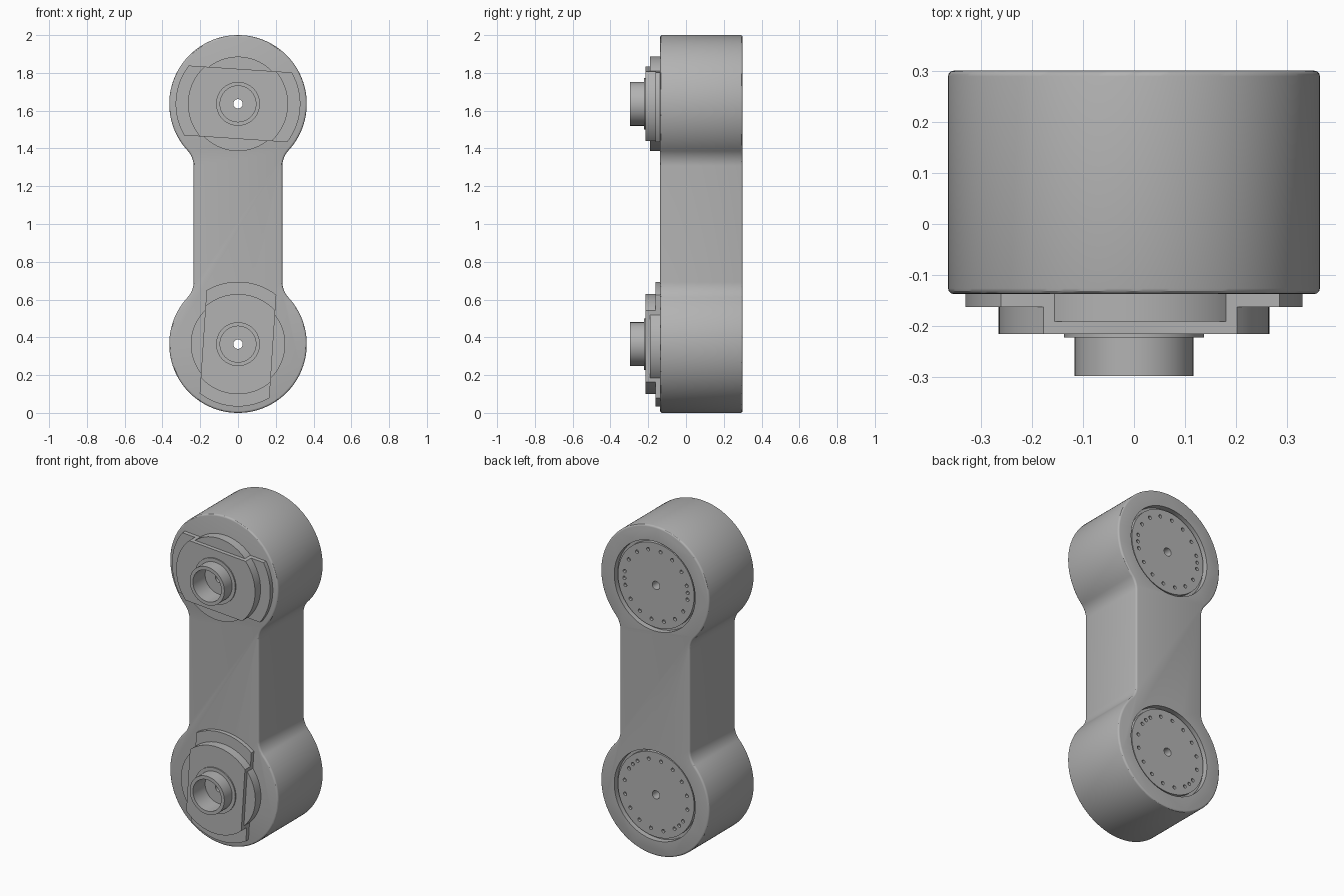
import bpy, bmesh
from math import sin, cos, asin, atan2, pi, radians, sqrt

cube = bpy.data.objects.get("Cube")
if cube:
    bpy.data.objects.remove(cube)

GREY = bpy.data.materials.new("machined grey")
GREY.use_nodes = True
GREY.diffuse_color = (0.45, 0.45, 0.45, 1)
GREY.node_tree.nodes["Principled BSDF"].inputs["Base Color"].default_value = GREY.diffuse_color

R = 0.364              # end radius of the arm
LOW, HIGH = R, 2 - R   # joint centre heights
FRONT, BACK = -0.137, 0.3


def arc(cx, cz, r, a0, a1, n):
    return [(cx + r * cos(a0 + (a1 - a0) * i / n), cz + r * sin(a0 + (a1 - a0) * i / n))
            for i in range(n + 1)]


def circle(cx, cz, r, n=96):
    return arc(cx, cz, r, 0, 2 * pi, n)[:-1]


def add_prism(bm, pts, y0, y1):
    a = [bm.verts.new((x, y0, z)) for x, z in pts]
    b = [bm.verts.new((x, y1, z)) for x, z in pts]
    bm.faces.new(a)
    bm.faces.new(b[::-1])
    for i in range(len(pts)):
        j = (i + 1) % len(pts)
        bm.faces.new((a[j], a[i], b[i], b[j]))


def make(name, prisms):
    """One object from a list of (outline, y0, y1) prisms."""
    bm = bmesh.new()
    for pts, y0, y1 in prisms:
        add_prism(bm, pts, y0, y1)
    bmesh.ops.recalc_face_normals(bm, faces=bm.faces[:])
    mesh = bpy.data.meshes.new(name)
    bm.to_mesh(mesh)
    bm.free()
    ob = bpy.data.objects.new(name, mesh)
    bpy.context.collection.objects.link(ob)
    mesh.materials.append(GREY)
    return ob


def activate(ob):
    bpy.ops.object.select_all(action='DESELECT')
    ob.select_set(True)
    bpy.context.view_layer.objects.active = ob


def cut(ob, cutter):
    cutter.hide_render = True
    mod = ob.modifiers.new("cut", 'BOOLEAN')
    mod.operation, mod.solver, mod.object = 'DIFFERENCE', 'EXACT', cutter
    activate(ob)
    bpy.ops.object.modifier_apply(modifier=mod.name)


def smooth(ob):
    activate(ob)
    bpy.ops.object.shade_smooth_by_angle(angle=radians(30))


def slot_disc(cz, r, half, turn):
    """Disc outline with two parallel flats, turned about its centre."""
    a = asin(half / r)
    return arc(0, cz, r, turn - a, turn + a, 24) + arc(0, cz, r, turn + pi - a, turn + pi + a, 24)


# Arm: two round ends blended into a straight neck
NECK, FILLET = 0.235, 0.12
dz = sqrt((R + FILLET) ** 2 - (NECK + FILLET) ** 2)
tilt = atan2(dz, NECK + FILLET)
upper_right = (arc(NECK + FILLET, HIGH - dz, FILLET, pi, pi - tilt, 12)
               + arc(0, HIGH, R, -tilt, pi / 2, 48)[1:])
upper = upper_right + [(-x, z) for x, z in upper_right[-2::-1]]
outline = upper + [(-x, 2 - z) for x, z in upper]
arm = make("arm_body", [(outline, FRONT, BACK)])
bev = arm.modifiers.new("edge", 'BEVEL')
bev.width, bev.segments, bev.angle_limit = 0.011, 3, radians(60)
activate(arm)
bpy.ops.object.modifier_apply(modifier=bev.name)

# Cutters shared by both joints
pockets = make("pocket_cutter", [(circle(0, z, 0.272), 0.265, 0.4) for z in (LOW, HIGH)])
shafts = make("shaft_cutter", [(circle(0, z, 0.025, 32), -0.5, 0.5) for z in (LOW, HIGH)])
bores = make("bore_cutter", [(circle(0, z, 0.095, 64), -0.4, -0.18) for z in (LOW, HIGH)])
helpers = [pockets, shafts, bores]
cut(arm, pockets)
cut(arm, shafts)
smooth(arm)

for side, cz, turn, mark in (("upper", HIGH, radians(-3.8), 3),
                             ("lower", LOW, radians(86.2), -43)):
    # Front coupling: flanged plate, round seat, collar and hollow boss
    plate = make(side + "_flange_plate", [(slot_disc(cz, 0.33, 0.185, turn), FRONT + 0.004, -0.162)])
    raised = make(side + "_raised_plate", [(slot_disc(cz, 0.265, 0.185, turn), -0.15, -0.215)])
    seat = make(side + "_round_seat", [(circle(0, cz, 0.25), FRONT + 0.002, -0.191)])
    collar = make(side + "_collar", [(circle(0, cz, 0.137), -0.21, -0.222)])
    boss = make(side + "_boss", [(circle(0, cz, 0.116), -0.205, -0.297)])

    # Back output disc with a ring of bolt holes and two marker holes
    disc = make(side + "_output_disc", [(circle(0, cz, 0.256), 0.26, 0.288)])
    angles = [mark + 11.25 + 22.5 * i for i in range(16)] + [mark, mark + 180]
    bolts = make(side + "_bolt_cutter", [
        (circle(-0.213 * cos(radians(a)), cz + 0.213 * sin(radians(a)), 0.0105, 16), 0.272, 0.35)
        for a in angles])
    helpers.append(bolts)
    cut(disc, bolts)

    for ob in (raised, seat, collar, boss):
        cut(ob, bores)
    for ob in (plate, raised, seat, disc):
        cut(ob, shafts)
    for ob in (plate, raised, seat, collar, boss, disc):
        smooth(ob)

for ob in helpers:
    bpy.data.objects.remove(ob)
